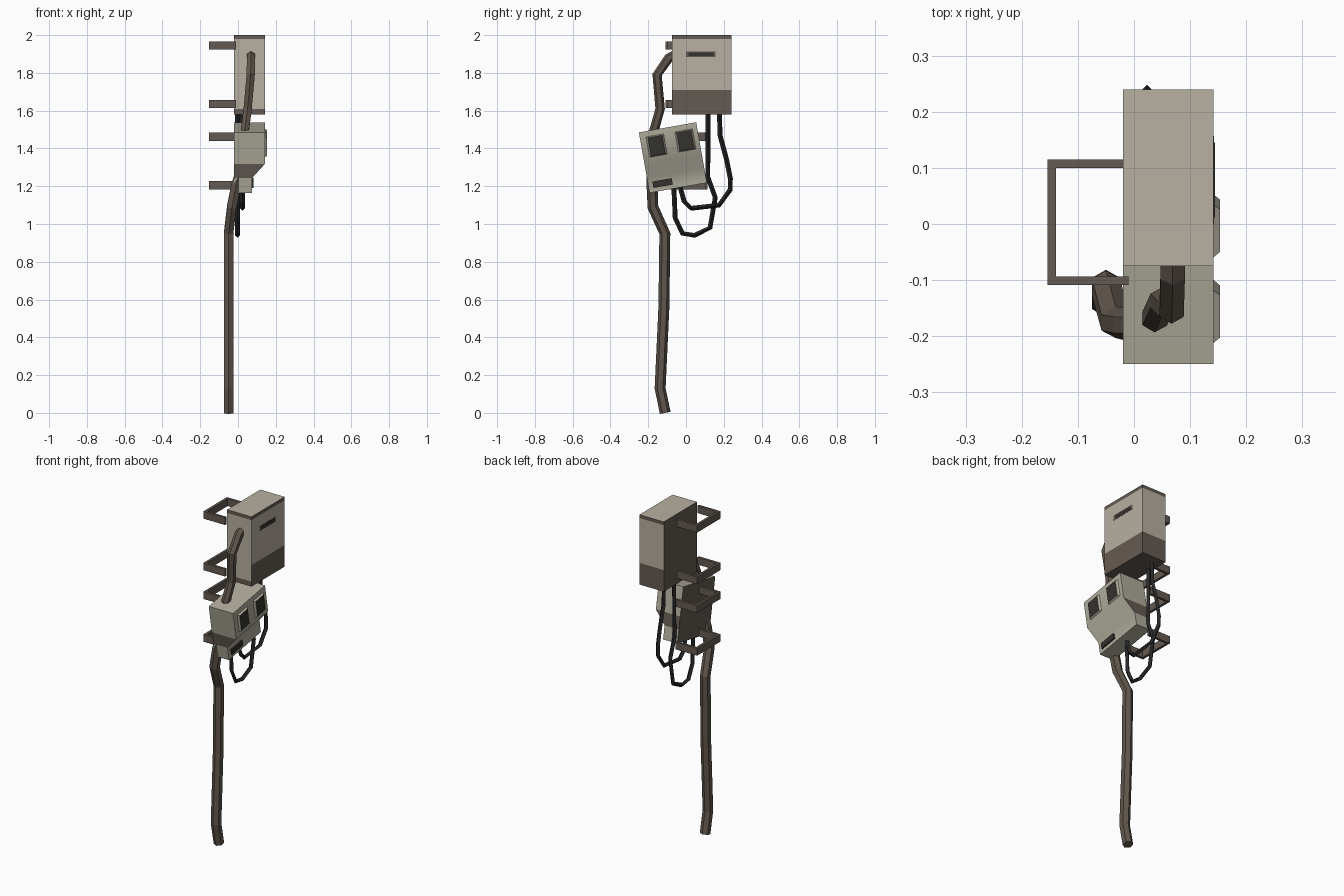
import bpy, bmesh, math
from mathutils import Vector, Matrix

if "Cube" in bpy.data.objects:
    bpy.data.objects.remove(bpy.data.objects["Cube"])


def mat(name, hexcode):
    def lin(i):
        c = int(hexcode[i:i + 2], 16) / 255
        return c / 12.92 if c <= 0.04045 else ((c + 0.055) / 1.055) ** 2.4
    m = bpy.data.materials.new(name)
    m.diffuse_color = (lin(0), lin(2), lin(4), 1)
    m.use_nodes = True
    m.node_tree.nodes["Principled BSDF"].inputs["Base Color"].default_value = m.diffuse_color
    return m


BEIGE = mat("warm beige", "b8b0a1")
GREY = mat("grey beige", "b0ad9d")
BROWN = mat("dark brown", "645a52")
PIPE = mat("pipe brown", "61574d")
BLACK = mat("cable black", "262626")
GRILLE = mat("grille dark", "33322d")


def finish(name, bm, mats, matrix=None):
    bmesh.ops.recalc_face_normals(bm, faces=bm.faces)
    me = bpy.data.meshes.new(name)
    bm.to_mesh(me)
    bm.free()
    ob = bpy.data.objects.new(name, me)
    bpy.context.collection.objects.link(ob)
    for m in mats:
        me.materials.append(m)
    if matrix:
        ob.matrix_world = matrix
    return ob


def add_box(bm, lo, hi):
    lo, hi = Vector(lo), Vector(hi)
    r = bmesh.ops.create_cube(bm, size=1)
    for v in r["verts"]:
        v.co = (lo + hi) / 2 + v.co * (hi - lo)


def box(name, lo, hi, m, matrix=None):
    bm = bmesh.new()
    add_box(bm, lo, hi)
    return finish(name, bm, [m], matrix)


def tube(name, pts, radius, sides, m):
    """Sweep a regular polygon along a path of points."""
    pts = [Vector(p) for p in pts]
    bm = bmesh.new()
    rings = []
    for i, p in enumerate(pts):
        t = (pts[min(i + 1, len(pts) - 1)] - pts[max(i - 1, 0)]).normalized()
        b = (Vector((1, 0, 0)) - t * t.x).normalized()
        n = t.cross(b)
        ang = [2 * math.pi * k / sides + math.pi / 2 for k in range(sides)]
        rings.append([bm.verts.new(p + radius * (b * math.cos(a) + n * math.sin(a))) for a in ang])
    for r0, r1 in zip(rings, rings[1:]):
        for k in range(sides):
            j = (k + 1) % sides
            bm.faces.new((r0[k], r0[j], r1[j], r1[k]))
    bm.faces.new(rings[0])
    bm.faces.new(rings[-1])
    return finish(name, bm, [m])


# Upper cabinet: trim strip on top, skirt at the bottom, plain brown back
bm = bmesh.new()
add_box(bm, (-0.02, -0.075, 1.58), (0.142, 0.24, 2.0))
for z in (1.61, 1.71, 1.98):
    bmesh.ops.bisect_plane(bm, geom=bm.verts[:] + bm.edges[:] + bm.faces[:],
                           plane_co=(0, 0, z), plane_no=(0, 0, 1))
bmesh.ops.recalc_face_normals(bm, faces=bm.faces)
for f in bm.faces:
    z, n = f.calc_center_median().z, f.normal
    skirt = 1.61 if n.y < -0.9 else 1.71
    if n.z < 0.9 and (n.x < -0.9 or z < skirt or z > 1.98):
        f.material_index = 1
finish("upper_cabinet", bm, [BEIGE, BROWN])
box("upper_slot_frame", (0.14, 0.0, 1.884), (0.143, 0.157, 1.914), BROWN)
box("upper_slot", (0.14, 0.012, 1.889), (0.144, 0.145, 1.909), GRILLE)

# Lower meter box: stepped profile in its own tilted frame
TILT = Matrix.Translation((0, -0.193, 1.165)) @ Matrix.Rotation(math.radians(10), 4, 'X')
W, BACK = 0.308, -0.02
profile = [(0.075, 0), (0.075, 0.08), (0.142, 0.155), (0.142, 0.325)]
bm = bmesh.new()
rows = [[bm.verts.new(c) for c in ((BACK, 0, v), (x, 0, v), (x, W, v), (BACK, W, v))]
        for x, v in profile]
for a, b in zip(rows, rows[1:]):
    for k in range(4):
        j = (k + 1) % 4
        bm.faces.new((a[k], a[j], b[j], b[k]))
bm.faces.new(rows[0])
bm.faces.new(rows[-1])
bmesh.ops.recalc_face_normals(bm, faces=bm.faces)
for f in bm.faces:
    c = f.calc_center_median()
    if f.normal.x < -0.9 or (abs(f.normal.y) > 0.9 and 0.08 < c.z < 0.155):
        f.material_index = 1
lower = finish("meter_box", bm, [GREY, BROWN], TILT)
bpy.context.view_layer.objects.active = lower
lower.select_set(True)
bpy.ops.object.shade_smooth_by_angle(angle=math.radians(50))
lower.select_set(False)

# Raised meter windows: tapered frames with dark faces
for i, u in enumerate((0.08, 0.235)):
    bm = bmesh.new()
    add_box(bm, (0.135, u - 0.0525, 0.182), (0.153, u + 0.0525, 0.298))
    for v in bm.verts:
        if v.co.x > 0.15:
            v.co.y = u + (v.co.y - u) * 0.74
            v.co.z = 0.24 + (v.co.z - 0.24) * 0.84
    bmesh.ops.recalc_face_normals(bm, faces=bm.faces)
    for f in bm.faces:
        f.material_index = int(f.normal.x > 0.9)
    finish(f"meter_window_{i + 1}", bm, [GREY, GRILLE], TILT)
box("lower_slot", (0.07, 0.025, 0.022), (0.083, 0.129, 0.056), GRILLE, TILT)

# Four U-shaped mounting brackets
for i, z in enumerate((1.945, 1.635, 1.462, 1.205)):
    bm = bmesh.new()
    U = [(-0.01, -0.109), (-0.154, -0.109), (-0.154, 0.115), (-0.01, 0.115)]
    inner = [(-0.01, -0.094), (-0.139, -0.094), (-0.139, 0.1), (-0.01, 0.1)]
    o = [bm.verts.new((x, y, z - 0.022)) for x, y in U]
    n = [bm.verts.new((x, y, z - 0.022)) for x, y in inner]
    faces = [bm.faces.new((o[k], o[k + 1], n[k + 1], n[k])) for k in range(3)]
    r = bmesh.ops.extrude_face_region(bm, geom=faces, use_keep_orig=True)
    for v in r["geom"]:
        if isinstance(v, bmesh.types.BMVert):
            v.co.z += 0.044
    finish(f"bracket_{i + 1}", bm, [BROWN])

# Conduits
tube("ground_conduit", [(-0.05, -0.11, 0), (-0.05, -0.137, 0.13), (-0.05, -0.117, 0.56),
                        (-0.05, -0.112, 0.95), (-0.033, -0.175, 1.09), (-0.01, -0.18, 1.21),
                        (0.01, -0.18, 1.27)], 0.029, 6, PIPE)
tube("linking_conduit", [(0.069, -0.05, 1.9), (0.069, -0.09, 1.88), (0.067, -0.153, 1.79),
                         (0.051, -0.137, 1.61), (0.037, -0.168, 1.5), (0.035, -0.168, 1.45)],
     0.025, 6, PIPE)

# Hanging cables, as (y, z) paths
cables = {
    "long_cable": (-0.003, [(0.117, 1.6), (0.115, 1.25), (0.155, 1.14), (0.127, 0.98), (0.045, 0.94),
                            (-0.018, 0.95), (-0.057, 1.03), (-0.065, 1.21)]),
    "short_cable": (0.023, [(0.177, 1.6), (0.18, 1.47), (0.215, 1.34), (0.235, 1.24), (0.233, 1.18),
                            (0.175, 1.1), (0.027, 1.083), (-0.01, 1.12), (-0.035, 1.21)]),
}
for name, (x, path) in cables.items():
    tube(name, [(x, y, z) for y, z in path], 0.013, 4, BLACK)
